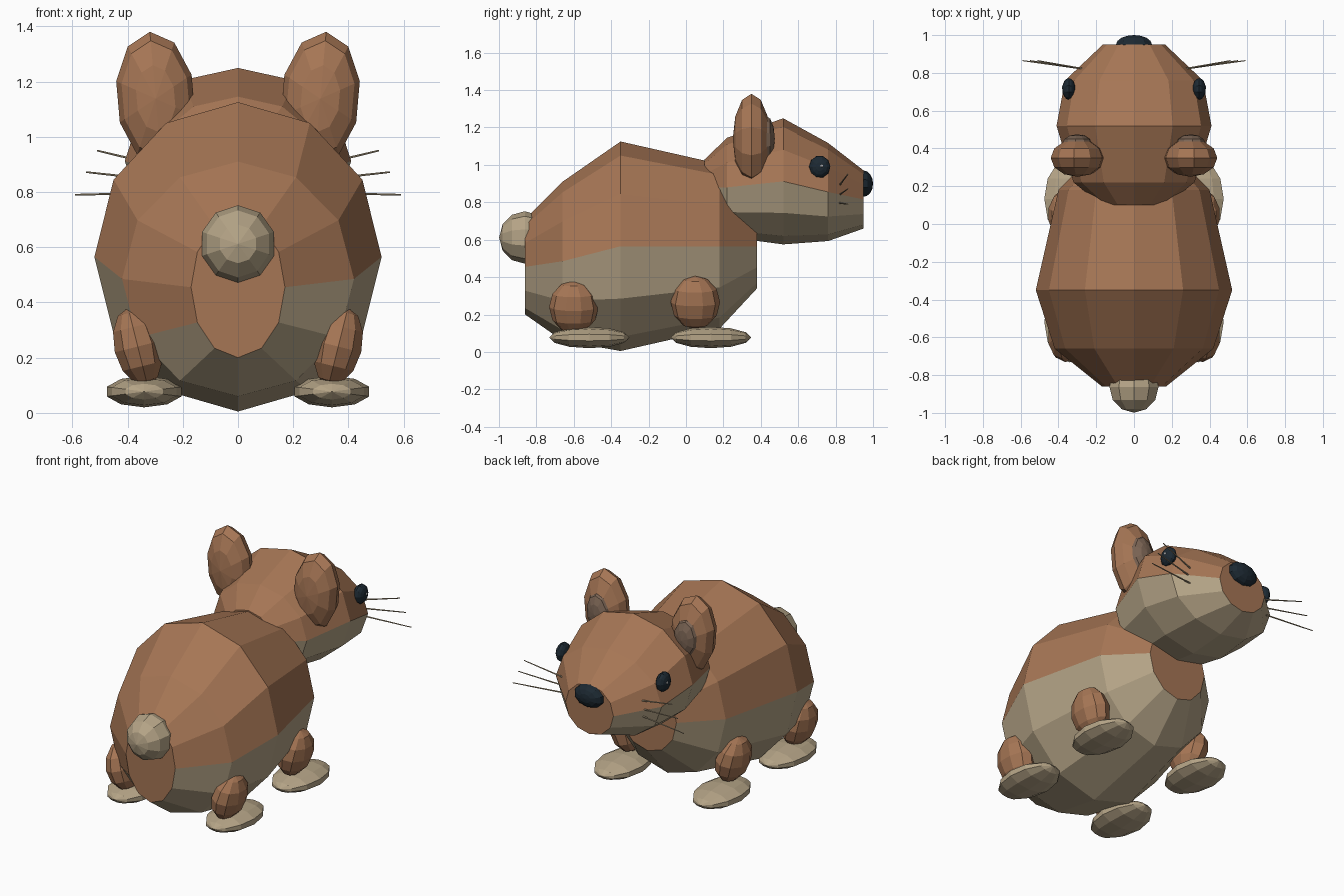
import bpy, bmesh, math
from mathutils import Matrix, Vector

if "Cube" in bpy.data.objects:
    bpy.data.objects.remove(bpy.data.objects["Cube"])


def material(name, rgb):
    m = bpy.data.materials.new(name)
    m.use_nodes = True
    m.diffuse_color = (*rgb, 1)
    m.node_tree.nodes["Principled BSDF"].inputs["Base Color"].default_value = (*rgb, 1)
    return m


BROWN = material("brown fur", (0.38, 0.18, 0.09))
TAN = material("tan fur", (0.46, 0.37, 0.24))
BLACK = material("blue black", (0.012, 0.022, 0.032))
INNER = material("inner ear brown", (0.2, 0.13, 0.09))
WHITE = material("eye white", (0.8, 0.8, 0.8))


def finish(name, bm, *mats):
    bmesh.ops.recalc_face_normals(bm, faces=bm.faces)
    me = bpy.data.meshes.new(name)
    bm.to_mesh(me)
    bm.free()
    for m in mats:
        me.materials.append(m)
    ob = bpy.data.objects.new(name, me)
    bpy.context.collection.objects.link(ob)
    return ob


def loft(name, rings, patch=None, n=12):
    """Elliptical rings (y, centre z, half width, half height); lower half tan."""
    bm = bmesh.new()
    loops = []
    for y, z, rx, rz in rings:
        angles = [2 * math.pi * i / n for i in range(n)]
        loops.append([bm.verts.new((rx * math.cos(a), y, z + rz * math.sin(a))) for a in angles])
    for k, (a, b) in enumerate(zip(loops, loops[1:])):
        for i in range(n):
            j = (i + 1) % n
            f = bm.faces.new((a[i], a[j], b[j], b[i]))
            f.material_index = int(i >= n // 2 and (k, i) != patch)
    bm.faces.new(loops[0])
    bm.faces.new(loops[-1])
    return finish(name, bm, BROWN, TAN)


def ball(name, centre, radii, mat, lean=0, axis="Y", seg=10, rings=6, spin=0):
    """Low-poly ellipsoid with its poles along the given axis."""
    bm = bmesh.new()
    turn = Matrix.Rotation(math.radians(spin), 4, "Z")
    if axis == "Y":
        turn = Matrix.Rotation(math.pi / 2, 4, "X") @ turn
    elif axis == "X":
        turn = Matrix.Rotation(math.pi / 2, 4, "Y") @ turn
    place = (Matrix.Translation(centre) @ Matrix.Rotation(math.radians(lean), 4, "Y")
             @ Matrix.Diagonal((*radii, 1)) @ turn)
    bmesh.ops.create_uvsphere(bm, u_segments=seg, v_segments=rings, radius=1, matrix=place)
    return finish(name, bm, mat)


def rod(name, start, end, radius, mat):
    a, b = Vector(start), Vector(end)
    bm = bmesh.new()
    place = Matrix.Translation((a + b) / 2) @ (b - a).to_track_quat("Z", "Y").to_matrix().to_4x4()
    bmesh.ops.create_cone(bm, cap_ends=True, segments=6, radius1=radius, radius2=radius * 0.6,
                          depth=(b - a).length, matrix=place)
    return finish(name, bm, mat)


# Body and head
loft("body", [(-0.86, 0.455, 0.17, 0.255), (-0.66, 0.485, 0.42, 0.425),
              (-0.35, 0.565, 0.52, 0.56), (0.18, 0.565, 0.4, 0.44),
              (0.38, 0.565, 0.2, 0.225)], patch=(0, 6))
loft("head", [(0.1, 0.875, 0.17, 0.155), (0.22, 0.88, 0.32, 0.265),
              (0.52, 0.912, 0.41, 0.337), (0.76, 0.855, 0.365, 0.262),
              (0.95, 0.815, 0.165, 0.155)])

# Tail and nose
ball("tail", (0, -0.862, 0.612), (0.137, 0.137, 0.14), TAN)
ball("nose", (0, 0.95, 0.9), (0.1, 0.05, 0.07), BLACK, rings=8)

# Paired parts
for side, s in (("left", 1), ("right", -1)):
    ball(side + "_ear", (0.298 * s, 0.35, 1.138), (0.144, 0.1, 0.243), BROWN, lean=5 * s, spin=0)
    ball(side + "_inner_ear", (0.3 * s, 0.425, 1.14), (0.08, 0.05, 0.125), INNER, lean=5 * s)
    ball(side + "_eye", (0.345 * s, 0.715, 0.99), (0.035, 0.057, 0.06), BLACK, axis="X", rings=8)
    ball(side + "_eye_glint", (0.376 * s, 0.725, 0.995), (0.007, 0.009, 0.009), WHITE, seg=6, rings=4)
    for end, y, z in (("front", 0.05, 0.265), ("back", -0.6, 0.24)):
        ball(f"{side}_{end}_leg", (0.363 * s, y, z), (0.09, 0.132, 0.145), BROWN,
             lean=14 * s, axis="Z")
        ball(f"{side}_{end}_foot", (0.34 * s, y + 0.083, 0.077), (0.142, 0.215, 0.057), TAN)
    for i, (z, tip, reach) in enumerate(((0.89, 0.95, 0.51), (0.84, 0.872, 0.55), (0.797, 0.79, 0.59))):
        rod(f"{side}_whisker_{i + 1}", (0.26 * s, 0.82, z), (reach * s, 0.865, tip), 0.005, TAN)
